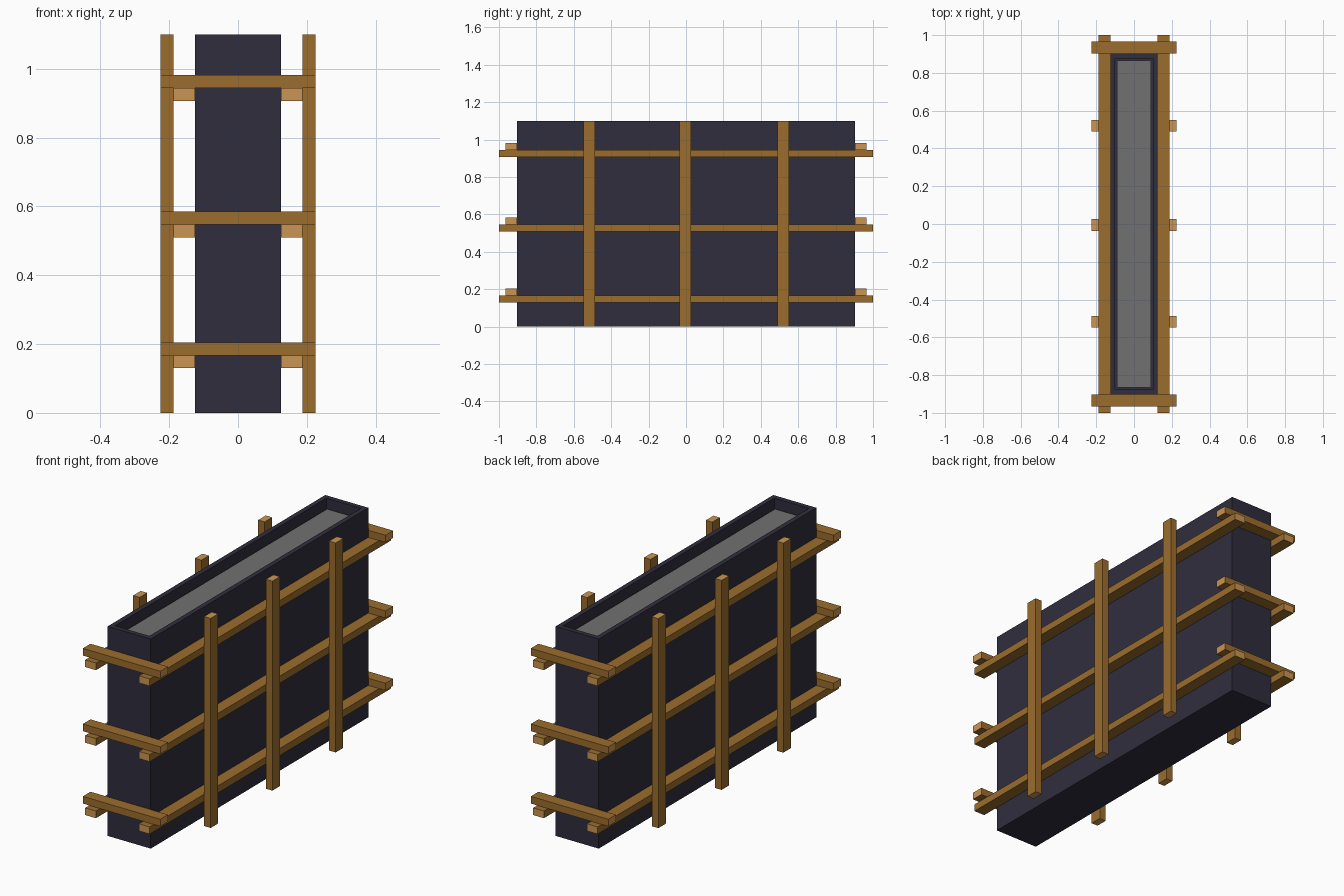
import bpy
import bmesh
from mathutils import Vector

if "Cube" in bpy.data.objects:
    bpy.data.objects.remove(bpy.data.objects["Cube"])


def material(name, rgb):
    m = bpy.data.materials.new(name)
    m.diffuse_color = (*rgb, 1.0)
    m.use_nodes = True
    m.node_tree.nodes["Principled BSDF"].inputs["Base Color"].default_value = m.diffuse_color
    return m


WOOD = material("timber brown", (0.33, 0.153, 0.026))
GRAIN = material("end grain tan", (0.60, 0.30, 0.085))
FORM = material("dark panel", (0.029, 0.027, 0.046))
CONCRETE = material("concrete grey", (0.165, 0.165, 0.165))


def finish(name, bm, mats):
    mesh = bpy.data.meshes.new(name)
    bm.to_mesh(mesh)
    bm.free()
    for m in mats:
        mesh.materials.append(m)
    ob = bpy.data.objects.new(name, mesh)
    bpy.context.collection.objects.link(ob)
    return ob


def box_bm(lo, hi):
    bm = bmesh.new()
    bmesh.ops.create_cube(bm, size=1)
    lo, hi = Vector(lo), Vector(hi)
    for v in bm.verts:
        v.co = Vector([(lo[i] + hi[i]) / 2 + v.co[i] * (hi[i] - lo[i]) for i in range(3)])
    bm.normal_update()
    return bm


def beam(name, lo, hi, axis):
    """Timber with paler end grain on the two faces across its long axis."""
    bm = box_bm(lo, hi)
    for f in bm.faces:
        f.material_index = 1 if abs(f.normal[axis]) > 0.9 else 0
    return finish(name, bm, [WOOD, GRAIN])


# Formwork shell: open-topped trough
W, L, H = 0.125, 0.9025, 1.1
WALL, DROP, T = 0.036, 0.05, 0.0375
bm = box_bm((-W, -L, 0), (W, L, H))
top = max(bm.faces, key=lambda f: f.calc_center_median().z)
bmesh.ops.inset_region(bm, faces=[top], thickness=WALL)
hole = bmesh.ops.extrude_face_region(bm, geom=[top])
floor_verts = [g for g in hole["geom"] if isinstance(g, bmesh.types.BMVert)]
bmesh.ops.translate(bm, vec=(0, 0, -DROP - 0.01), verts=floor_verts)
if top.is_valid:
    bmesh.ops.delete(bm, geom=[top], context='FACES')
bmesh.ops.recalc_face_normals(bm, faces=bm.faces)
finish("formwork_shell", bm, [FORM])

# Concrete fill just below the rim
finish("concrete_fill",
       box_bm((-W + WALL, -L + WALL, H - DROP - 0.009),
              (W - WALL, L - WALL, H - DROP)), [CONCRETE])

# Long side rails, with end rails resting on them
for z in (0.13, 0.51, 0.907):
    for s in (-1, 1):
        xs = sorted((s * W, s * 0.1875))
        beam("side_rail", (xs[0], -1, z), (xs[1], 1, z + T), 1)
        ys = sorted((s * L, s * 0.966))
        beam("end_rail", (-0.225, ys[0], z + T), (0.225, ys[1], z + 2 * T), 0)

# Upright posts outside the side rails
for y in (-0.517, -0.005, 0.52):
    for s in (-1, 1):
        xs = sorted((s * 0.1875, s * 0.225))
        beam("upright_post", (xs[0], y - 0.031, 0), (xs[1], y + 0.031, H), 2)
